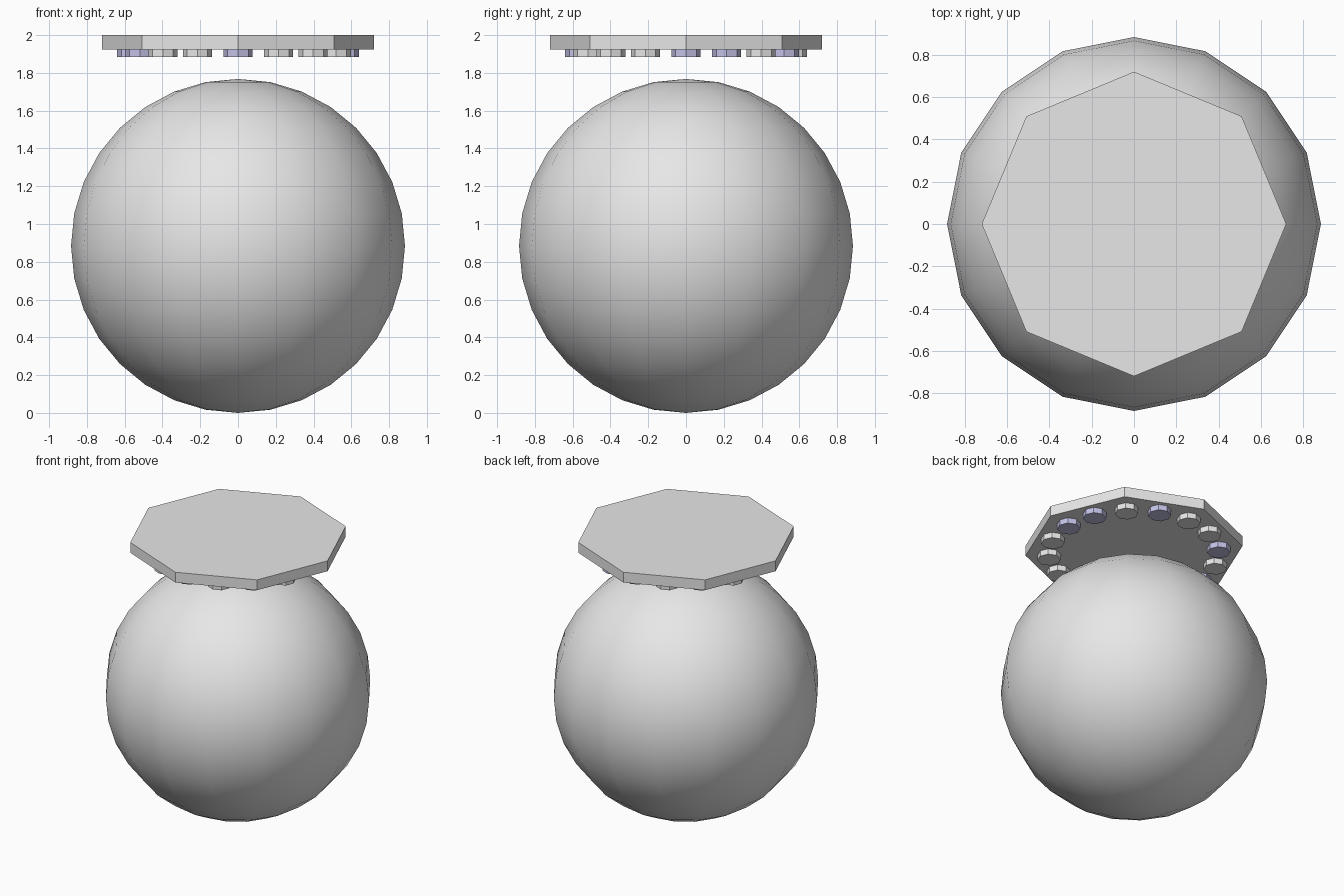
import bpy
from math import cos, sin, tau

cube = bpy.data.objects.get("Cube")
if cube:
    bpy.data.objects.remove(cube, do_unlink=True)


def make_material(name, rgb):
    mat = bpy.data.materials.new(name)
    mat.use_nodes = True
    colour = (*rgb, 1.0)
    mat.diffuse_color = colour
    for node in mat.node_tree.nodes:
        if node.type == 'BSDF_PRINCIPLED':
            node.inputs["Base Color"].default_value = colour
    return mat


grey = make_material("light_grey", (0.8, 0.8, 0.8))
lavender = make_material("pale_lavender", (0.68, 0.68, 1.0))


def finish(name, mat):
    obj = bpy.context.object
    obj.name = name
    obj.data.materials.append(mat)
    return obj


def octagon_disc(name, radius, bottom, top, x, y, mat):
    # Turned so that a corner points along +x
    bpy.ops.mesh.primitive_cylinder_add(
        vertices=8, radius=radius, depth=top - bottom,
        location=(x, y, (top + bottom) / 2))
    return finish(name, mat)


# Large smooth ball
BALL = 0.884
bpy.ops.mesh.primitive_uv_sphere_add(
    segments=16, ring_count=16, radius=BALL, location=(0, 0, BALL))
bpy.ops.object.shade_smooth()
finish("ball", grey)

# Flat octagonal plate floating above the ball
octagon_disc("top_plate", 0.72, 1.925, 2.0, 0, 0, grey)

# Ring of studs under the plate, some of them tinted
COUNT, RING = 16, 0.563
tinted = {0, 1, 3, 6, 8, 9, 12}
for i in range(COUNT):
    a = tau * i / COUNT
    octagon_disc(f"stud_{i + 1}", 0.077, 1.885, 1.925,
                 RING * cos(a), RING * sin(a),
                 lavender if i in tinted else grey)
